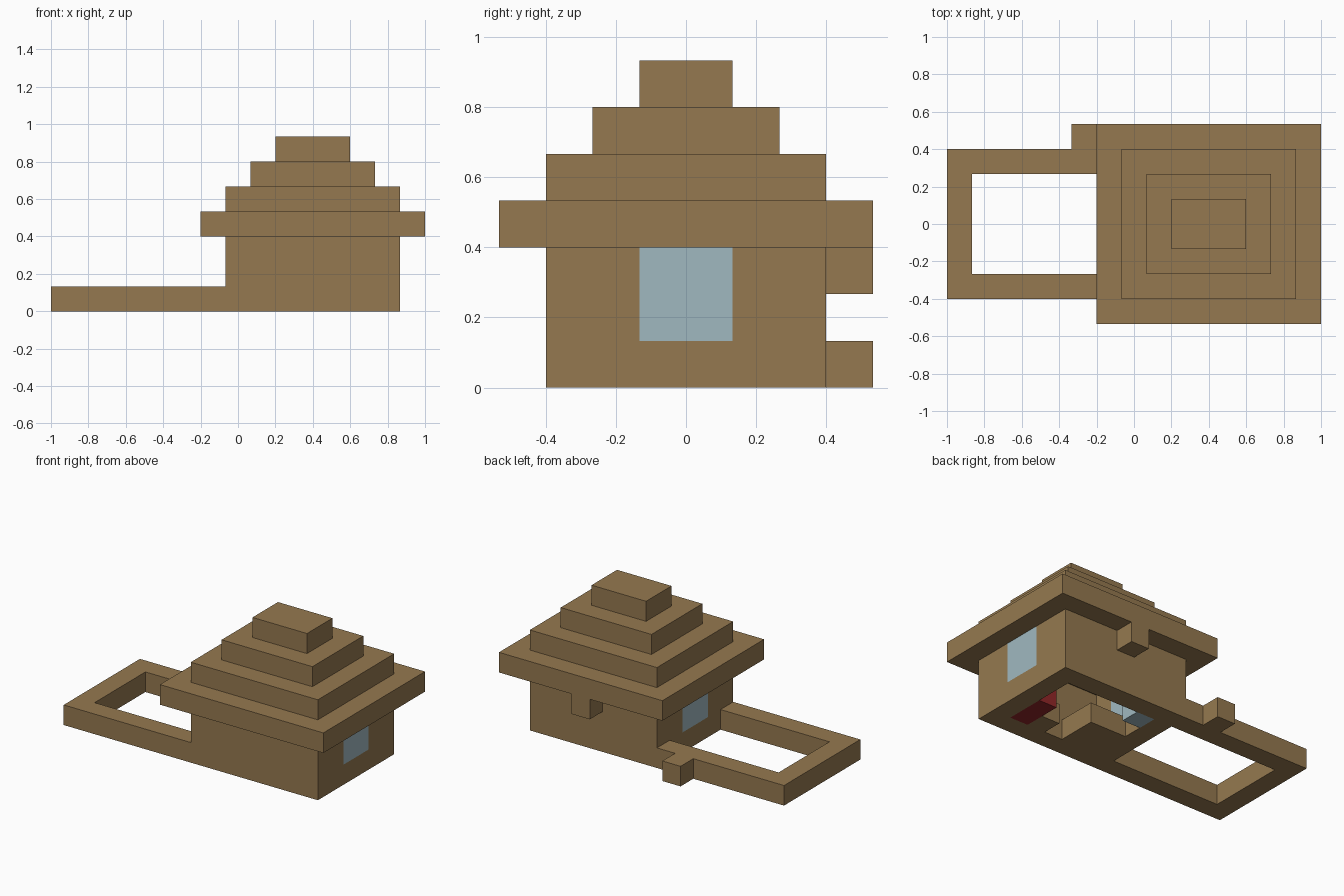
import bpy
import bmesh
from itertools import product
from mathutils import Vector

default = bpy.data.objects.get("Cube")
if default:
    bpy.data.objects.remove(default, do_unlink=True)

UNIT = 2 / 15                      # edge of one building block
ORIGIN = Vector((-1, -4 * UNIT, 0))


def material(name, color):
    mat = bpy.data.materials.new(name)
    mat.use_nodes = True
    mat.diffuse_color = color
    mat.node_tree.nodes["Principled BSDF"].inputs["Base Color"].default_value = color
    return mat


wood = material("wood brown", (0.301, 0.191, 0.08, 1))
glass = material("pale blue glass", (0.352, 0.485, 0.527, 1))
red = material("bed red", (0.283, 0.019, 0.021, 1))


def cells(box):
    """All block positions from the low corner up to the high corner."""
    low, high = box
    return set(product(*(range(a, b) for a, b in zip(low, high))))


def blocks(name, mat, add, cut=()):
    """Join boxes of blocks, carve others out, keep only the outer skin."""
    solid = set().union(*map(cells, add)).difference(*map(cells, cut))
    bm = bmesh.new()
    verts = {}

    def vert(p):
        key = tuple(p)
        if key not in verts:
            verts[key] = bm.verts.new(ORIGIN + Vector(key) * UNIT)
        return verts[key]

    for cell in sorted(solid):
        for axis, side in product(range(3), (0, 1)):
            neighbour = list(cell)
            neighbour[axis] += 2 * side - 1
            if tuple(neighbour) in solid:
                continue
            u, v = (axis + 1) % 3, (axis + 2) % 3
            corners = []
            for du, dv in ((0, 0), (1, 0), (1, 1), (0, 1)):
                p = list(cell)
                p[axis] += side
                p[u] += du
                p[v] += dv
                corners.append(vert(p))
            bm.faces.new(corners if side else corners[::-1])
    mesh = bpy.data.meshes.new(name)
    bm.to_mesh(mesh)
    bm.free()
    mesh.materials.append(mat)
    obj = bpy.data.objects.new(name, mesh)
    bpy.context.collection.objects.link(obj)
    return obj


# Window openings in both end walls
windows = {
    "left_window": ((13, 3, 1), (14, 5, 3)),
    "right_window": ((7, 3, 1), (8, 5, 3)),
}

# House walls joined to the low yard wall, with the corner step
blocks("walls_and_yard", wood,
       add=[((7, 1, 0), (14, 7, 3)),
            ((0, 1, 0), (7, 7, 1)),
            ((5, 7, 0), (6, 8, 1))],
       cut=[((8, 2, 0), (13, 6, 3)),
            ((1, 2, 0), (7, 6, 1)),
            *windows.values()])

for name, box in windows.items():
    blocks(name, glass, [box])

# Stepped roof, each tier one block smaller all round
for tier in range(4):
    blocks(f"roof_tier_{tier + 1}", wood,
           [((6 + tier, tier, 3 + tier), (15 - tier, 8 - tier, 4 + tier))])

# Bracket under the back eave
blocks("back_bracket", wood, [((10, 7, 2), (11, 8, 3))])

# Furniture inside the room
blocks("bed", red, [((12, 2, 0), (13, 4, 1))])
blocks("bedside_table", wood, [((11, 2, 0), (12, 3, 1))])
blocks("large_table", wood, [((8, 2, 0), (10, 4, 1))])
blocks("wash_basin", glass, [((8, 5, 0), (9, 6, 1))])
